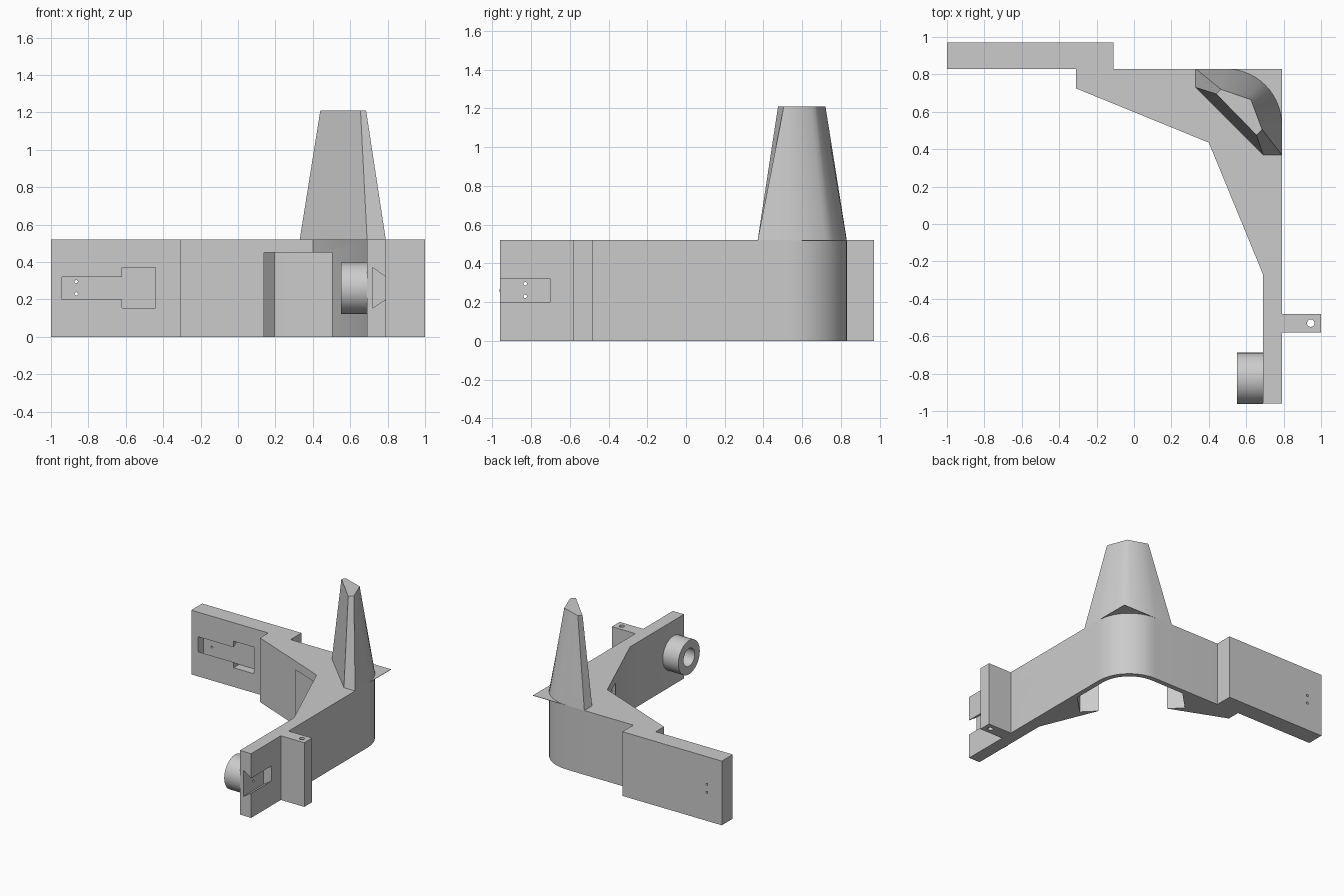
import bpy, bmesh, math
from mathutils import Vector, Matrix

if "Cube" in bpy.data.objects:
    bpy.data.objects.remove(bpy.data.objects["Cube"])

grey = bpy.data.materials.new("plain_grey")
grey.diffuse_color = (0.6, 0.6, 0.6, 1)
grey.use_nodes = True
grey.node_tree.nodes["Principled BSDF"].inputs["Base Color"].default_value = grey.diffuse_color
H = 0.52


def finish(name, bm):
    bmesh.ops.recalc_face_normals(bm, faces=bm.faces)
    me = bpy.data.meshes.new(name)
    bm.to_mesh(me)
    bm.free()
    ob = bpy.data.objects.new(name, me)
    bpy.context.collection.objects.link(ob)
    me.materials.append(grey)
    return ob


def loft(name, lower, upper):
    """Solid between two matching closed loops."""
    bm = bmesh.new()
    a = [bm.verts.new(p) for p in lower]
    b = [bm.verts.new(p) for p in upper]
    bm.faces.new(a[::-1])
    bm.faces.new(b)
    n = len(a)
    for i in range(n):
        j = (i + 1) % n
        bm.faces.new((a[i], a[j], b[j], b[i]))
    return finish(name, bm)


def prism(name, pts, z0, z1):
    return loft(name, [(x, y, z0) for x, y in pts], [(x, y, z1) for x, y in pts])


def box(name, x0, x1, y0, y1, z0, z1):
    return prism(name, [(x0, y0), (x1, y0), (x1, y1), (x0, y1)], z0, z1)


def cylinder(name, a, b, r, n=24):
    a, b = Vector(a), Vector(b)
    bm = bmesh.new()
    rot = (b - a).to_track_quat('Z', 'Y').to_matrix().to_4x4()
    bmesh.ops.create_cone(bm, cap_ends=True, segments=n, radius1=r, radius2=r,
                          depth=(b - a).length,
                          matrix=Matrix.Translation((a + b) / 2) @ rot)
    return finish(name, bm)


def cut(target, cutters):
    for c in cutters:
        c.hide_render = True
        m = target.modifiers.new("cut", 'BOOLEAN')
        m.operation, m.solver, m.object = 'DIFFERENCE', 'EXACT', c
    bpy.context.view_layer.update()
    dg = bpy.context.evaluated_depsgraph_get()
    me = bpy.data.meshes.new_from_object(target.evaluated_get(dg))
    target.modifiers.clear()
    target.data = me
    for c in cutters:
        bpy.data.objects.remove(c)


def arc(r, n=14):
    """Quarter round of the back corner."""
    return [(0.49 + r * math.cos(i * math.pi / 2 / n),
             0.53 + r * math.sin(i * math.pi / 2 / n)) for i in range(n + 1)]


# angled bracket body with rounded back corner
body = prism("bracket_body",
             [(-1, 0.83), (-0.31, 0.83), (-0.31, 0.725), (0.4, 0.435),
              (0.69, -0.27), (0.69, -0.96), (0.79, -0.96)] + arc(0.3)
             + [(-0.11, 0.83), (-0.11, 0.97), (-1, 0.97)], 0, H)

# hollow under the corner, open to the inside
pocket = prism("pocket_cutter",
               [(0.5, 0.19), (0.6, 0.09), (0.75, 0.24)] + arc(0.26)
               + [(0.195, 0.79), (0.04, 0.635), (0.14, 0.54), (-0.16, 0.24), (0.2, -0.11)],
               -0.1, 0.45)

# dovetail slots: narrow at the face, wide inside
def dovetail(name, face, inside, start, end, swap):
    over = face + (face - inside) * 0.2
    k = 0.045 * 0.2
    prof = [(over, 0.2 + k), (over, 0.32 - k), (inside, 0.37), (inside, 0.155)]
    def ring(t):
        return [(t, d, z) if swap else (d, t, z) for d, z in prof]
    return loft(name, ring(start), ring(end))


cutters = [
    pocket,
    dovetail("left_slot_cutter", 0.83, 0.90, -0.94, -0.615, True),
    box("left_entry_cutter", -0.62, -0.44, 0.80, 0.90, 0.155, 0.37),
    dovetail("right_slot_cutter", 0.79, 0.72, -1.0, -0.70, False),
]
for z in (0.23, 0.295):
    cutters.append(cylinder("pin_cutter", (-0.865, 0.87, z), (-0.865, 1.0, z), 0.009, 12))
    cutters.append(cylinder("pin_cutter", (0.66, -0.83, z), (0.75, -0.83, z), 0.009, 12))
cut(body, cutters)

# thin square corner of the top face
lip = prism("top_corner_lip", arc(0.3) + [(0.79, 0.83)][::-1], H - 0.003, H)

# tapered spire on the corner
base = [(0.33, 0.73), (0.69, 0.37), (0.79, 0.37)] + arc(0.3) + [(0.33, 0.83)]
p, tip, q = Vector((0.685, 0.505)), Vector((0.625, 0.665)), Vector((0.465, 0.72))
outer = [p.lerp(tip, i / 8) for i in range(8)] + [tip.lerp(q, i / 8) for i in range(9)]
top = [(0.44, 0.695), (0.655, 0.475)] + [tuple(v) for v in outer]
spire = loft("spire", [(x, y, H) for x, y in base], [(x, y, 1.21) for x, y in top])

# side tab with a vertical hole
tab = box("side_tab", 0.79, 1.0, -0.58, -0.48, 0, H)
cut(tab, [cylinder("tab_hole_cutter", (0.945, -0.53, -0.1), (0.945, -0.53, 0.7), 0.02, 20)])

# hollow round boss on the inner face of the front arm
boss = cylinder("round_boss", (0.55, -0.825, 0.26), (0.69, -0.825, 0.26), 0.137, 48)
cut(boss, [cylinder("bore_cutter", (0.5, -0.825, 0.26), (0.75, -0.825, 0.26), 0.072, 40)])

# smooth the round surfaces, keep hard edges
bpy.ops.object.select_all(action='DESELECT')
for ob in (body, spire, tab, boss):
    ob.select_set(True)
bpy.context.view_layer.objects.active = body
bpy.ops.object.shade_smooth_by_angle(angle=math.radians(25))
